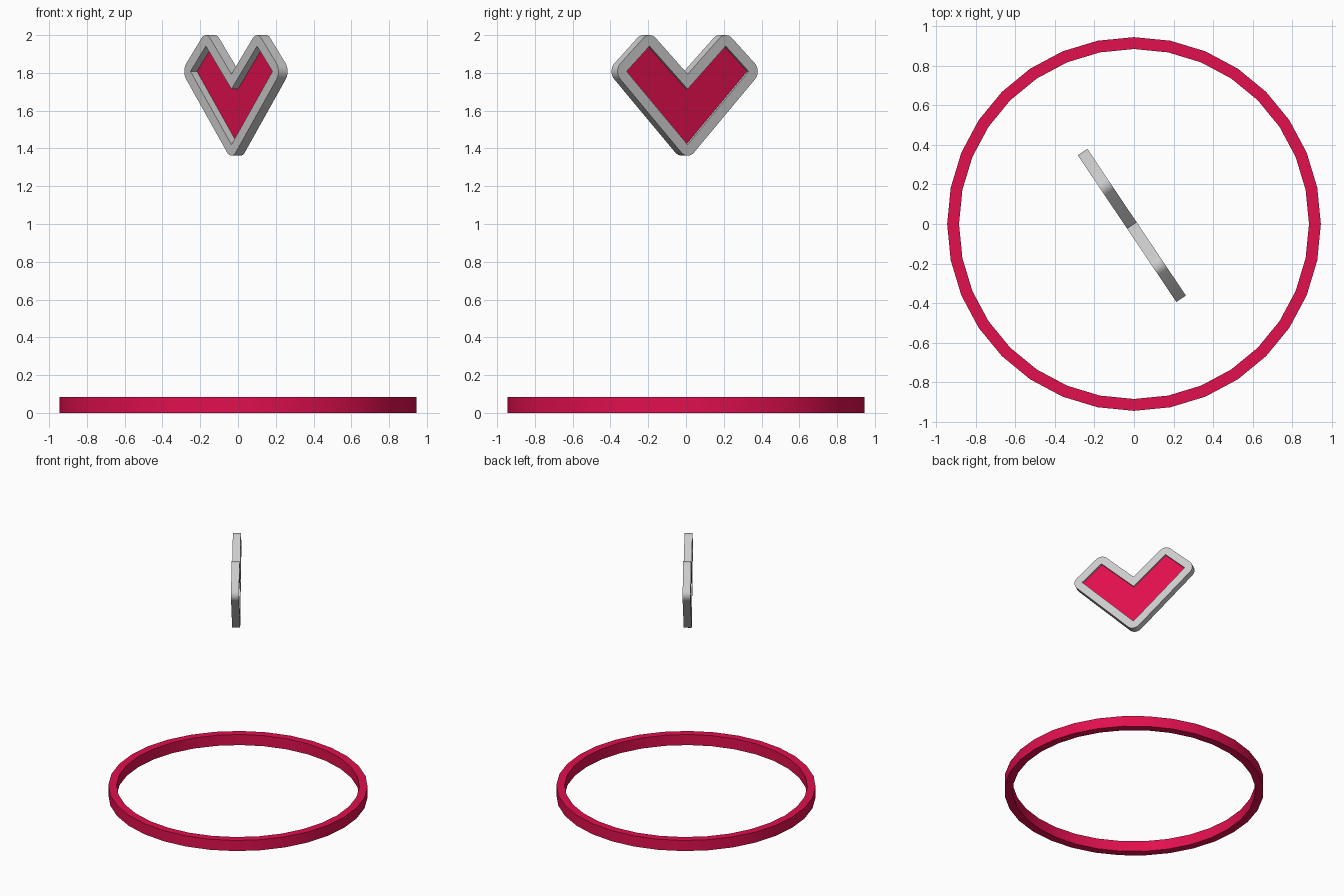
import bpy, bmesh
from math import radians, pi, cos, sin
from mathutils import Vector, Matrix

if "Cube" in bpy.data.objects:
    bpy.data.objects.remove(bpy.data.objects["Cube"])

red = bpy.data.materials.new("crimson")
red.diffuse_color = (0.75, 0.005, 0.075, 1)
red.use_nodes = True
red.node_tree.nodes["Principled BSDF"].inputs["Base Color"].default_value = red.diffuse_color

HEART_TURN = (radians(90), 0, radians(-56.1))


def add_object(name, mesh, material=None):
    ob = bpy.data.objects.new(name, mesh)
    bpy.context.collection.objects.link(ob)
    if material:
        mesh.materials.append(material)
    return ob


def smooth(ob):
    bpy.ops.object.select_all(action='DESELECT')
    ob.select_set(True)
    bpy.context.view_layer.objects.active = ob
    bpy.ops.object.shade_smooth_by_angle(angle=radians(30))


# Ground ring: rectangular section spun round z in 32 steps
bm = bmesh.new()
section = [bm.verts.new(p) for p in
           [(0.885, 0, 0), (0.945, 0, 0), (0.945, 0, 0.085), (0.885, 0, 0.085)]]
edges = [bm.edges.new((section[i], section[(i + 1) % 4])) for i in range(4)]
bmesh.ops.spin(bm, geom=section + edges, cent=(0, 0, 0), axis=(0, 0, 1),
               angle=2 * pi, steps=32, use_merge=False)
bmesh.ops.remove_doubles(bm, verts=bm.verts, dist=1e-4)
bmesh.ops.recalc_face_normals(bm, faces=bm.faces)
mesh = bpy.data.meshes.new("ground_ring")
bm.to_mesh(mesh)
bm.free()
smooth(add_object("ground_ring", mesh, red))

# Heart outline, counter-clockwise from the bottom tip
half = [(0.389, 1.808), (0.243, 1.942)]
inner = [Vector(p) for p in [(0, 1.42)] + half + [(0, 1.714)]
         + [(-x, z) for x, z in reversed(half)]]


def offset_outline(points, width, steps=8):
    """Offset outward: arcs at convex corners, a mitre at the notch."""
    result = []
    for i, p in enumerate(points):
        d0 = (p - points[i - 1]).normalized()
        d1 = (points[(i + 1) % len(points)] - p).normalized()
        n0, n1 = Vector((d0.y, -d0.x)), Vector((d1.y, -d1.x))
        turn = d0.x * d1.y - d0.y * d1.x
        if turn > 0:
            arc = n0.angle(n1)
            for k in range(steps + 1):
                result.append(p + width * (Matrix.Rotation(arc * k / steps, 2) @ n0))
        else:
            result.append(p + (n0 + n1) * width / (1 + n0.dot(n1)))
    return result


# Heart frame: filled band between the two outlines, given thickness
curve = bpy.data.curves.new("frame_profile", 'CURVE')
curve.dimensions = '2D'
curve.fill_mode = 'BOTH'
curve.extrude = 0.029
for outline in (offset_outline(inner, 0.058), inner):
    spline = curve.splines.new('POLY')
    spline.points.add(len(outline) - 1)
    for point, p in zip(spline.points, outline):
        point.co = (p.x, p.y, 0, 1)
    spline.use_cyclic_u = True
helper = bpy.data.objects.new("frame_profile", curve)
bpy.context.collection.objects.link(helper)
bpy.context.view_layer.update()
mesh = bpy.data.meshes.new_from_object(
    helper.evaluated_get(bpy.context.evaluated_depsgraph_get()))
bpy.data.objects.remove(helper)
bm = bmesh.new()
bm.from_mesh(mesh)
bmesh.ops.remove_doubles(bm, verts=bm.verts, dist=1e-4)
bmesh.ops.translate(bm, verts=bm.verts, vec=(0, 0, 0.013))
bmesh.ops.recalc_face_normals(bm, faces=bm.faces)
bm.to_mesh(mesh)
bm.free()
frame = add_object("heart_frame", mesh)
frame.rotation_euler = HEART_TURN
smooth(frame)

# Heart panel: flat sheet recessed inside the frame
mesh = bpy.data.meshes.new("heart_panel")
mesh.from_pydata([(p.x, p.y, 0) for p in inner], [], [(0, 1, 2, 3), (0, 3, 4, 5)])
panel = add_object("heart_panel", mesh, red)
panel.rotation_euler = HEART_TURN
